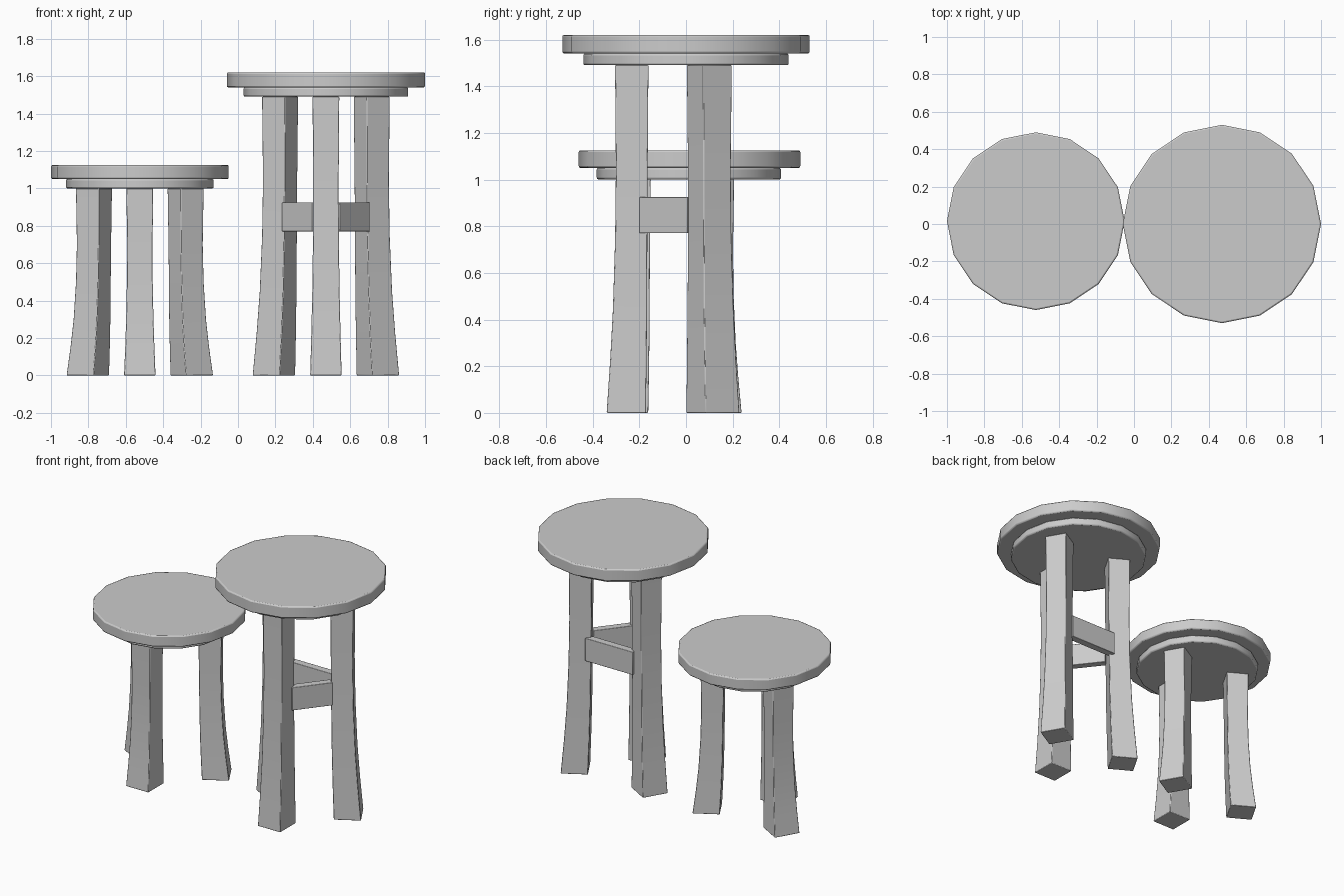
import bpy, bmesh, math
from mathutils import Vector

if "Cube" in bpy.data.objects:
    bpy.data.objects.remove(bpy.data.objects["Cube"])


def finish(bm, name, bevel):
    bmesh.ops.recalc_face_normals(bm, faces=bm.faces)
    mesh = bpy.data.meshes.new(name)
    bm.to_mesh(mesh)
    bm.free()
    ob = bpy.data.objects.new(name, mesh)
    bpy.context.collection.objects.link(ob)
    mod = ob.modifiers.new("Soft edges", 'BEVEL')
    mod.width = bevel
    mod.segments = 2
    mod.limit_method = 'ANGLE'
    mod.angle_limit = math.radians(50)
    bpy.ops.object.select_all(action='DESELECT')
    bpy.context.view_layer.objects.active = ob
    ob.select_set(True)
    bpy.ops.object.shade_smooth_by_angle(angle=math.radians(35))
    return ob


def loft(name, rings, bevel):
    """Skin a stack of equal-length point rings and cap both ends."""
    bm = bmesh.new()
    rows = [[bm.verts.new(p) for p in ring] for ring in rings]
    n = len(rows[0])
    for a, b in zip(rows, rows[1:]):
        for i in range(n):
            j = (i + 1) % n
            bm.faces.new((a[i], a[j], b[j], b[i]))
    bm.faces.new(rows[0][::-1])
    bm.faces.new(rows[-1])
    return finish(bm, name, bevel)


def disc(name, x, y, radius, z0, z1):
    ring = [(x + radius * math.cos(i * math.tau / 16),
             y + radius * math.sin(i * math.tau / 16)) for i in range(16)]
    return loft(name, [[(px, py, z) for px, py in ring] for z in (z0, z1)], 0.008)


# Leg profile: height fraction, outward flare, half width
LEG = [(0, 1, .084), (.15, .62, .078), (.3, .32, .073),
       (.5, .1, .069), (.7, 0, .068), (1, 0, .0715)]


def leg(name, x, y, height, top, foot, angle):
    c, s = math.cos(math.radians(angle)), math.sin(math.radians(angle))
    rings = []
    for frac, flare, h in LEG:
        p = Vector(top).lerp(Vector(foot), flare)
        rings.append([(x + p.x + h * (a * c - b * s), y + p.y + h * (a * s + b * c),
                       frac * height) for a, b in ((-1, -1), (1, -1), (1, 1), (-1, 1))])
    return loft(name, rings, 0.004)


def rail(name, x, y, start, end, z0, z1, thick=0.05):
    """Flat board whose outer face runs start to end, thickness to the left."""
    a, b = Vector(start), Vector(end)
    d = (b - a).normalized()
    inward = Vector((-d.y, d.x)) * thick
    ring = [a, b, b + inward, a + inward]
    return loft(name, [[(x + p.x, y + p.y, z) for p in ring] for z in (z0, z1)], 0.003)


def stool(prefix, x, y, seat_y, height, seat_r, under_r, seat_z, top_z):
    disc(prefix + "_seat", x, seat_y, seat_r, seat_z, top_z)
    disc(prefix + "_seat_support", x, (y + seat_y) / 2, under_r, height, seat_z)
    leg(prefix + "_front_leg", x, y, height, (0, -.2325), (0, -.256), -90)
    leg(prefix + "_back_right_leg", x, y, height, (.245, .1), (.278, .115), 30)
    leg(prefix + "_back_left_leg", x, y, height, (-.245, .1), (-.278, .115), 150)


# Two stools
stool("short_stool", -.525, .01, .015, 1.0, .475, .395, 1.05, 1.125)
stool("tall_stool", .47, 0, 0, 1.49, .53, .44, 1.54, 1.62)

# Rails joining the legs of the tall stool
rail("right_rail", .47, 0, (.075, -.2), (.235, .005), .77, .925)
rail("left_rail", .47, 0, (-.235, .005), (-.075, -.2), .77, .925)
rail("back_rail", .47, 0, (.178, .155), (-.178, .155), .77, .925)
